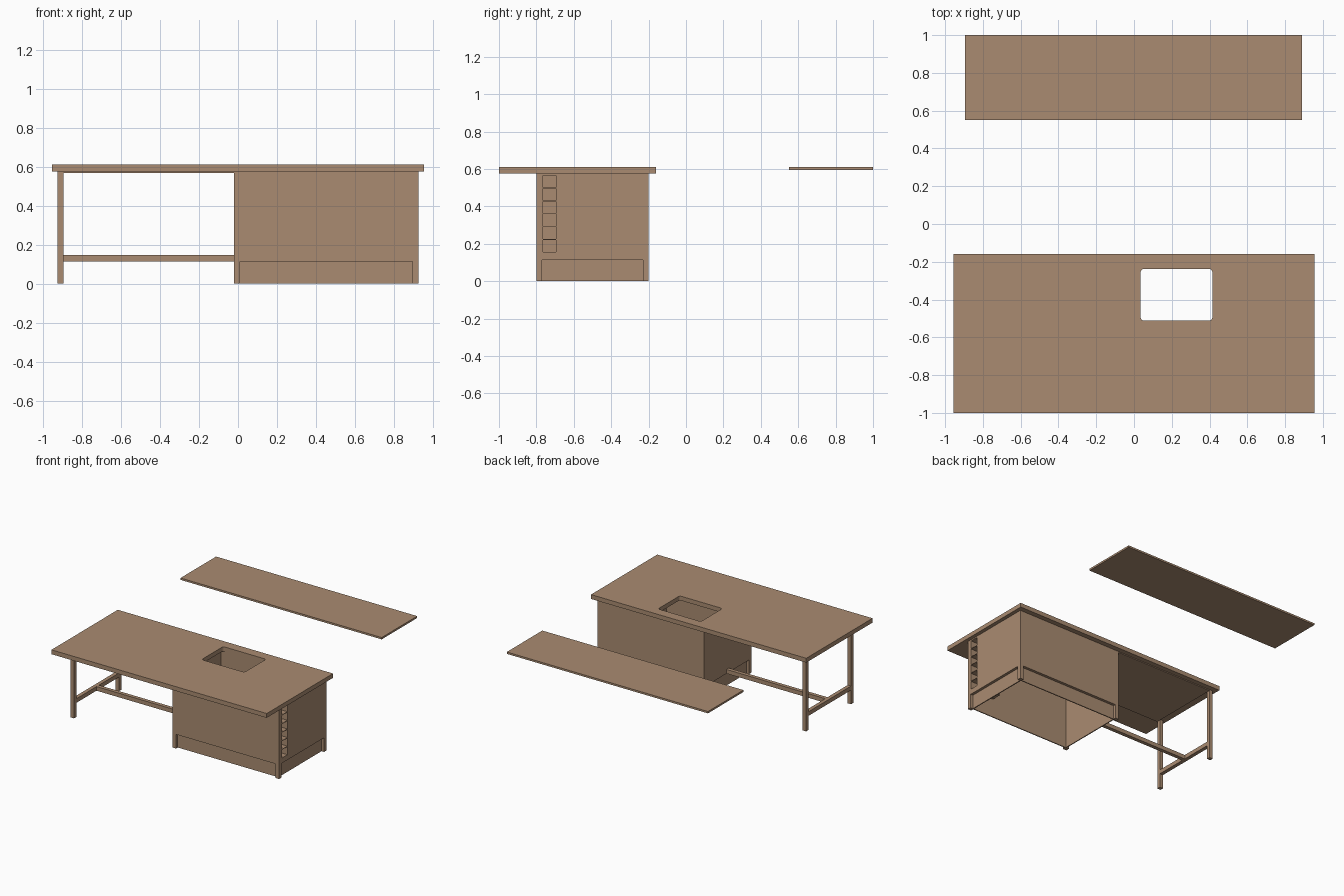
import bpy, bmesh

if "Cube" in bpy.data.objects:
    bpy.data.objects.remove(bpy.data.objects["Cube"])

wood = bpy.data.materials.new("warm_brown_wood")
wood.diffuse_color = (0.40, 0.26, 0.165, 1)
wood.use_nodes = True
wood.node_tree.nodes["Principled BSDF"].inputs["Base Color"].default_value = wood.diffuse_color


def box(name, x0, x1, y0, y1, z0, z1, corner=0):
    """Box from its limits, with optionally rounded vertical edges."""
    bm = bmesh.new()
    bmesh.ops.create_cube(bm, size=1)
    for v in bm.verts:
        v.co = (x1 if v.co.x > 0 else x0,
                y1 if v.co.y > 0 else y0,
                z1 if v.co.z > 0 else z0)
    if corner:
        upright = [e for e in bm.edges
                   if abs(e.verts[0].co.z - e.verts[1].co.z) > 1e-4]
        bmesh.ops.bevel(bm, geom=upright, offset=corner, segments=4,
                        profile=0.5, affect='EDGES')
    me = bpy.data.meshes.new(name)
    bm.to_mesh(me)
    bm.free()
    me.materials.append(wood)
    ob = bpy.data.objects.new(name, me)
    bpy.context.collection.objects.link(ob)
    return ob


def cut(ob, cutters):
    """Subtract each box (limits, then optional corner radius) from ob."""
    helpers = []
    for c in cutters:
        h = box("cutter", *c)
        h.hide_render = True
        helpers.append(h)
        m = ob.modifiers.new("cut", 'BOOLEAN')
        m.operation = 'DIFFERENCE'
        m.solver = 'EXACT'
        m.object = h
    bpy.context.view_layer.update()
    dg = bpy.context.evaluated_depsgraph_get()
    me = bpy.data.meshes.new_from_object(ob.evaluated_get(dg))
    ob.modifiers.clear()
    ob.data = me
    for h in helpers:
        bpy.data.objects.remove(h)


# Island worktop with the sink opening
top = box("worktop", -0.955, 0.955, -1.0, -0.16, 0.575, 0.61)
cut(top, [(0.035, 0.415, -0.512, -0.238, 0.5, 0.7, 0.018)])

# Hollow cabinet: open core, recessed kick panels between corner feet
X0, X1, Y0, Y1 = -0.02, 0.925, -0.80, -0.20
T, R, K = 0.03, 0.022, 0.113
niches = []
pitch = 0.069
for i in range(6):
    z = 0.155 + i * pitch
    niches.append((0.72, 1.0, -0.765, -0.695, z, z + pitch - 0.004))
cabinet = box("cabinet", X0, X1, Y0, Y1, 0, 0.575)
cut(cabinet, [
    (X0 + T, X1 - T, Y0 + T, Y1 - T, -0.1, 0.7),
    (X0 + T, X1 - T, Y0 - 0.1, Y0 + R, -0.1, K),
    (X0 + T, X1 - T, Y1 - R, Y1 + 0.1, -0.1, K),
    (X0 - 0.1, X0 + R, Y0 + T, Y1 - T, -0.1, K),
    (X1 - R, X1 + 0.1, Y0 + T, Y1 - T, -0.1, K),
] + niches)

# Bottle rack pockets behind the right wall
rack = box("bottle_rack", 0.71, X1 - T, Y0 + T, -0.69, 0.15, 0.574)
cut(rack, niches)

# Open table end: legs, cross bar, long stretcher and support plate
for name, y in (("front_leg", Y0), ("back_leg", Y1 - 0.03)):
    box(name, -0.925, -0.895, y, y + 0.03, 0, 0.575)
box("leg_cross_bar", -0.925, -0.895, Y0 + 0.03, Y1 - 0.03, 0.113, 0.146)
box("stretcher", -0.895, X0, -0.515, -0.485, 0.113, 0.146)
box("top_support_plate", -0.895, X0, Y0, Y1, 0.568, 0.575)

# Separate rear counter slab
box("rear_counter", -0.895, 0.89, 0.55, 1.0, 0.595, 0.61)
